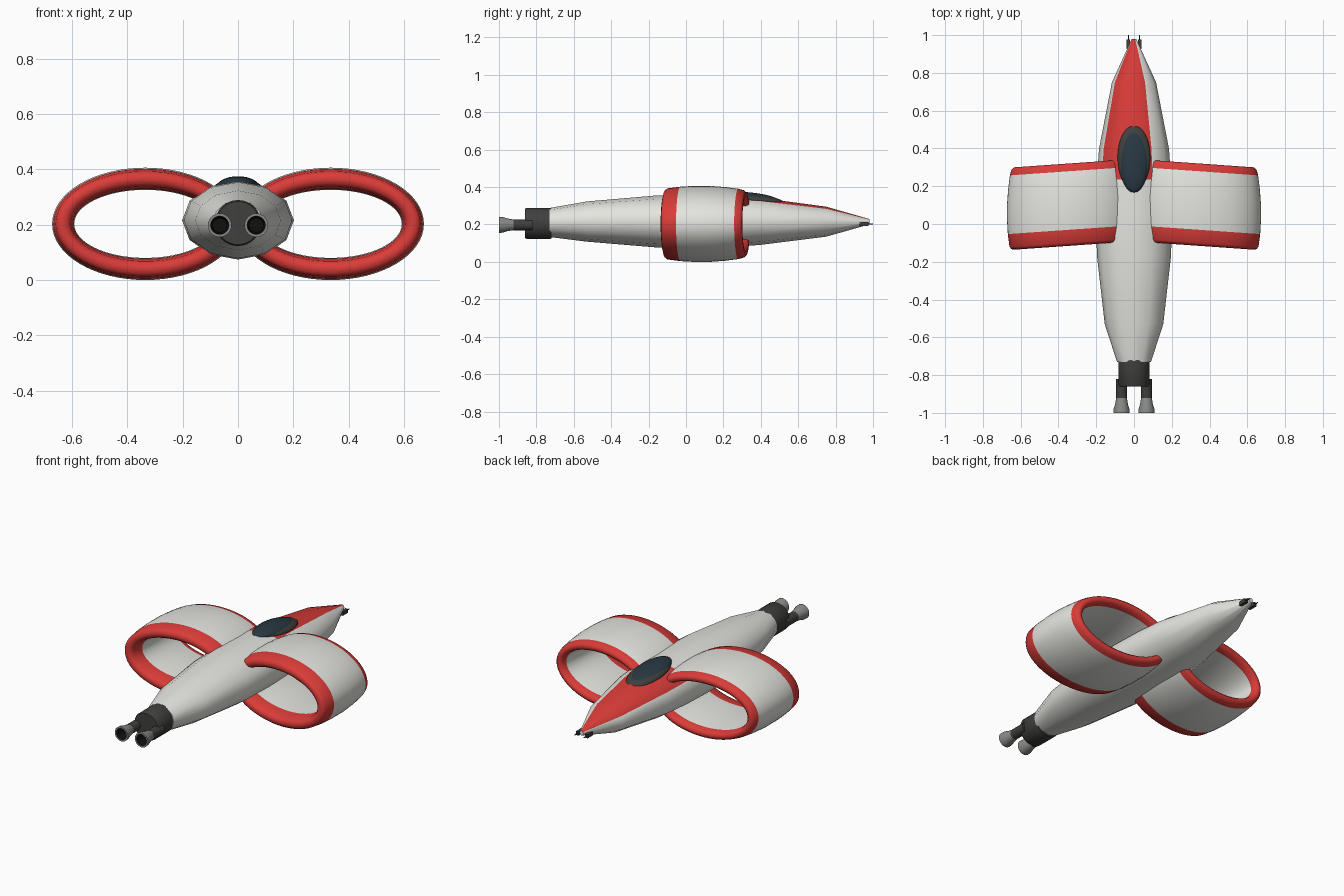
import bpy, bmesh, math
from mathutils import Matrix, Vector

if "Cube" in bpy.data.objects:
    bpy.data.objects.remove(bpy.data.objects["Cube"])


def material(name, rgb):
    m = bpy.data.materials.new(name)
    m.diffuse_color = (*rgb, 1)
    m.use_nodes = True
    m.node_tree.nodes["Principled BSDF"].inputs["Base Color"].default_value = m.diffuse_color
    return m


WHITE = material("white_paint", (0.78, 0.78, 0.74))
RED = material("red_paint", (0.70, 0.045, 0.04))
DARK = material("dark_metal", (0.05, 0.05, 0.048))
GREY = material("grey_metal", (0.25, 0.25, 0.24))
BLACK = material("black_inside", (0.005, 0.005, 0.005))
GLASS = material("canopy_glass", (0.022, 0.04, 0.055))


def finish(name, bm, mats, angle=35):
    bmesh.ops.recalc_face_normals(bm, faces=bm.faces)
    me = bpy.data.meshes.new(name)
    bm.to_mesh(me)
    bm.free()
    for m in mats:
        me.materials.append(m)
    ob = bpy.data.objects.new(name, me)
    bpy.context.collection.objects.link(ob)
    bpy.ops.object.select_all(action='DESELECT')
    ob.select_set(True)
    bpy.context.view_layer.objects.active = ob
    bpy.ops.object.shade_smooth_by_angle(angle=math.radians(angle))
    return ob


def bridge(bm, loops, mat_of, closed=False):
    """Skin a list of vertex loops; mat_of(i, j) picks the material slot."""
    n, k = len(loops), len(loops[0])
    for i in range(n if closed else n - 1):
        a, b = loops[i], loops[(i + 1) % n]
        for j in range(k):
            f = bm.faces.new((a[j], a[(j + 1) % k], b[(j + 1) % k], b[j]))
            f.material_index = mat_of(i, j)


def lathe_y(name, profile, x, z, mats, mat_of=lambda i, j: 0, seg=24):
    """Turn (y, radius) points round an axis along y, capped at both ends."""
    bm = bmesh.new()
    loops = []
    for y, r in profile:
        loops.append([bm.verts.new((x + r * math.cos(2 * math.pi * j / seg), y,
                                    z + r * math.sin(2 * math.pi * j / seg)))
                      for j in range(seg)])
    bridge(bm, loops, mat_of)
    bm.faces.new(loops[0])
    bm.faces.new(loops[-1]).material_index = mat_of(len(loops) - 1, 0)
    return finish(name, bm, mats)


# Fuselage: 12-sided elliptical sections (y, half width, bottom z, top z)
sections = [(-0.73, 0.09, 0.133, 0.288), (-0.53, 0.155, 0.108, 0.323),
            (-0.17, 0.196, 0.078, 0.354), (0.05, 0.202, 0.074, 0.357),
            (0.235, 0.197, 0.079, 0.353), (0.40, 0.185, 0.091, 0.342),
            (0.75, 0.117, 0.135, 0.295), (0.98, 0.012, 0.200, 0.229)]
bm = bmesh.new()
loops = []
for y, w, lo, hi in sections:
    c, h = (lo + hi) / 2, (hi - lo) / 2
    loops.append([bm.verts.new((w * math.cos(math.pi * j / 6), y,
                                c + h * math.sin(math.pi * j / 6)))
                  for j in range(12)])
# red nose panel covers three of the upper facets
bridge(bm, loops, lambda i, j: 1 if i >= 4 and j in (2, 3, 4) else 0)
bm.faces.new(loops[0])
bm.faces.new(loops[-1])
finish("fuselage", bm, [WHITE, RED], 45)

# Ring wings: closed section (y, inset from outer surface, is_red), swept slightly
ring_profile = [(-0.115, 0.040, 1), (-0.111, 0.023, 1), (-0.098, 0.013, 1),
                (-0.03, 0.004, 0), (0.04, 0.000, 0), (0.13, 0.000, 0),
                (0.21, 0.006, 0), (0.28, 0.015, 1), (0.309, 0.023, 1),
                (0.321, 0.035, 1), (0.321, 0.052, 1), (0.309, 0.064, 1),
                (0.28, 0.070, 0), (0.13, 0.080, 0), (-0.03, 0.077, 1),
                (-0.095, 0.068, 1), (-0.111, 0.057, 1)]
for side, label in ((-1, "left"), (1, "right")):
    bm = bmesh.new()
    loops = []
    for y, inset, _ in ring_profile:
        loop = []
        for j in range(64):
            a = 2 * math.pi * j / 64
            x = (0.337 - inset) * math.cos(a)
            loop.append(bm.verts.new((side * (0.335 + x), y - 0.07 * x,
                                      0.203 + (0.203 - inset) * math.sin(a))))
        loops.append(loop)
    bridge(bm, loops, lambda i, j: ring_profile[i][2], closed=True)
    finish(label + "_ring_wing", bm, [WHITE, RED], 50)


# Cockpit canopy and its frame
def ellipsoid(name, centre, radii, tilt, mat):
    bm = bmesh.new()
    bmesh.ops.create_uvsphere(bm, u_segments=32, v_segments=16, radius=1)
    bm.transform(Matrix.Translation(centre) @ Matrix.Rotation(tilt, 4, 'X')
                 @ Matrix.Diagonal((*radii, 1)))
    finish(name, bm, [mat], 60)


ellipsoid("canopy_glass", Vector((0, 0.335, 0.336)), (0.077, 0.17, 0.036), -0.09, GLASS)
ellipsoid("canopy_frame", Vector((0, 0.352, 0.331)), (0.087, 0.172, 0.033), -0.09, DARK)

# Engine block at the end of the fuselage
lathe_y("engine_block", [(-0.72, 0.082), (-0.73, 0.083), (-0.852, 0.083), (-0.86, 0.078)],
        0, 0.206, [DARK], seg=32)

# Twin thrusters and small nose guns
nozzle = [(-0.91, 0.024), (-0.925, 0.029), (-0.955, 0.034), (-0.98, 0.042),
          (-1.0, 0.043), (-1.0, 0.033), (-0.94, 0.026)]
for side, label in ((-1, "left"), (1, "right")):
    x = side * 0.066
    lathe_y(label + "_thruster_pipe", [(-0.82, 0.029), (-0.922, 0.029)], x, 0.198, [DARK])
    lathe_y(label + "_thruster_nozzle", nozzle, x, 0.198, [GREY, BLACK],
            lambda i, j: 1 if i >= 5 else 0)

    bm = bmesh.new()
    bmesh.ops.create_cube(bm, size=1)
    bm.transform(Matrix.Translation((side * 0.03, 0.952, 0.203))
                 @ Matrix.Diagonal((0.018, 0.05, 0.022, 1)))
    finish(label + "_nose_gun", bm, [DARK])
    lathe_y(label + "_gun_barrel", [(0.97, 0.003), (1.0, 0.003)],
            side * 0.03, 0.203, [DARK], seg=8)
